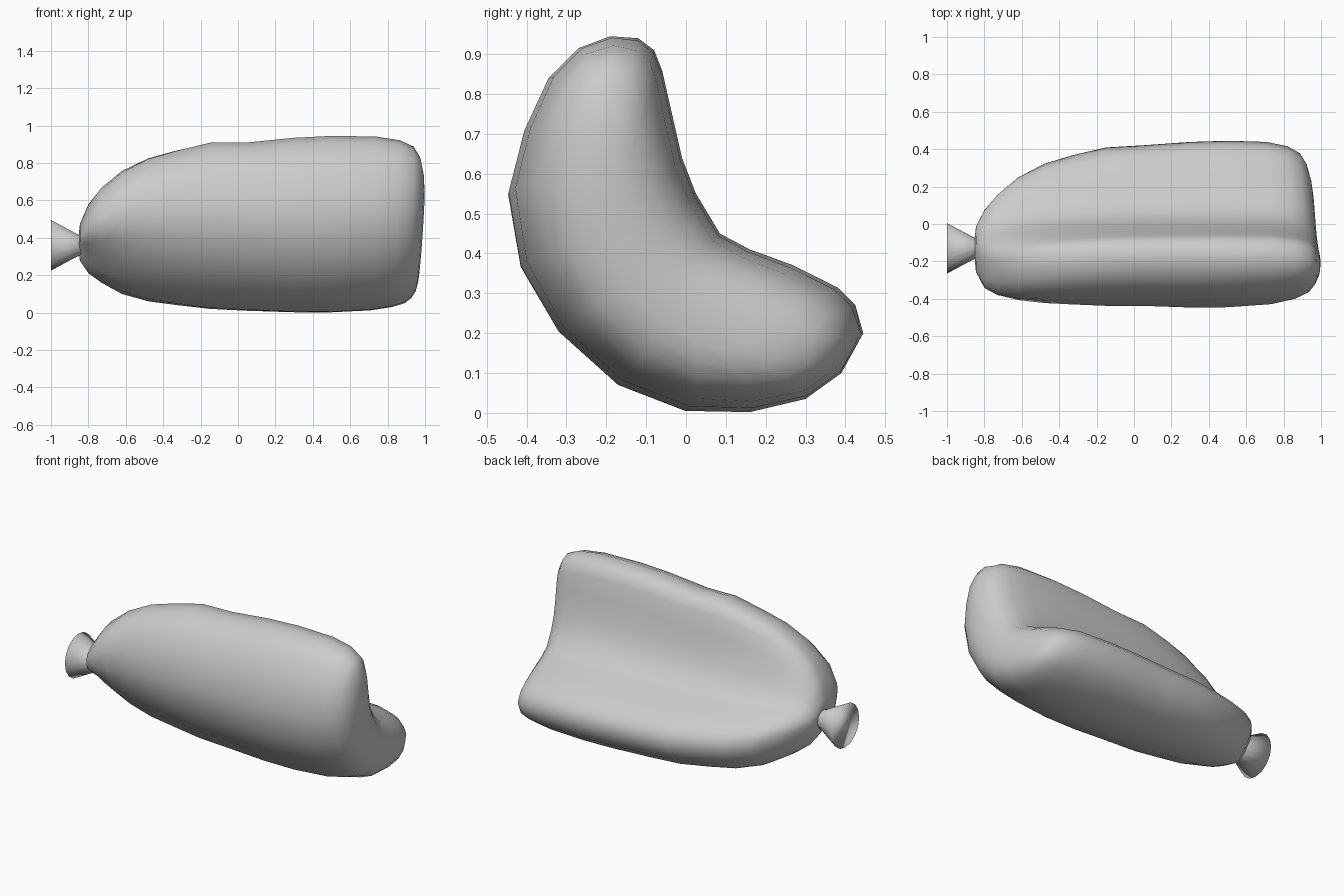
import bpy
import bmesh
import math
from mathutils import Vector

cube = bpy.data.objects.get("Cube")
if cube:
    bpy.data.objects.remove(cube, do_unlink=True)

grey = bpy.data.materials.new("plain grey")
grey.use_nodes = True
colour = (0.6, 0.6, 0.6, 1)
grey.diffuse_color = colour
grey.node_tree.nodes["Principled BSDF"].inputs["Base Color"].default_value = colour

# Bean cross-section (y, z), running round from the top lobe to the back lobe
BEAN = [(-.19, .945), (-.12, .94), (-.08, .91), (-.06, .86), (-.035, .75),
        (-.01, .64), (.025, .55), (.085, .45), (.16, .41), (.27, .37),
        (.38, .315), (.425, .27), (.445, .2), (.39, .1), (.3, .035),
        (.16, .002), (0, .005), (-.17, .07), (-.32, .205), (-.415, .37),
        (-.445, .555), (-.405, .71), (-.345, .84), (-.27, .915)]
MIDDLE = Vector((-.09, .29))
SPOUT_CENTRE = Vector((-.13, .36))
LENGTHWAYS = Vector((-.65, .76))
ACROSS = Vector((.76, .65))
BEND = 1.45

# Stations along the body: x, lobe-to-lobe scale, thickness scale, inward shift
STATIONS = [(-.85, .13, .18, .015), (-.845, .21, .3, .02), (-.8, .4, .5, .02),
            (-.73, .56, .63, .02), (-.62, .72, .75, .015), (-.48, .83, .84, .01),
            (-.33, .89, .9, .01), (-.15, .95, .95, .005), (.05, .96, .97, .005),
            (.3, .99, 1, 0), (.5, 1, 1, 0), (.72, .99, .95, .005),
            (.84, .96, .85, .01), (.91, .915, .71, .01), (.945, .84, .54, .01),
            (.967, .71, .35, .01), (.976, .55, .15, .01)]


def section_point(point, x, long_scale, thick_scale, shift):
    """Scale the bean along its bent spine, so the bend fades as it shrinks."""
    offset = Vector(point) - MIDDLE
    u, v = offset.dot(LENGTHWAYS), offset.dot(ACROSS)
    straight = v - BEND * u * u
    u *= long_scale
    v = thick_scale * straight + BEND * u * u + shift
    drift = min(1, 2 - 2 * long_scale) if x < 0 else 0
    centre = MIDDLE.lerp(SPOUT_CENTRE, drift)
    y, z = centre + LENGTHWAYS * u + ACROSS * v
    # The closed end leans out at the upper lobe
    lean = .07 * u * max(0, (x - .5) * 2)
    return (x + lean, y, z)


def loft(name, rings, sharp_angle):
    bm = bmesh.new()
    loops = [[bm.verts.new(p) for p in ring] for ring in rings]
    for a, b in zip(loops, loops[1:]):
        for i in range(len(a)):
            j = (i + 1) % len(a)
            bm.faces.new((a[i], a[j], b[j], b[i]))
    # Close both ends, following the outline where it is hollow
    for ring in (loops[0], loops[-1]):
        edges = [bm.edges.get((ring[i], ring[i - 1])) for i in range(len(ring))]
        bmesh.ops.triangle_fill(bm, edges=edges, use_beauty=True)
    bmesh.ops.recalc_face_normals(bm, faces=bm.faces)
    mesh = bpy.data.meshes.new(name)
    bm.to_mesh(mesh)
    bm.free()
    mesh.materials.append(grey)
    obj = bpy.data.objects.new(name, mesh)
    bpy.context.collection.objects.link(obj)
    bpy.ops.object.select_all(action='DESELECT')
    obj.select_set(True)
    bpy.context.view_layer.objects.active = obj
    bpy.ops.object.shade_smooth_by_angle(angle=math.radians(sharp_angle))


def circle(x, radius, sides=16):
    turn = 2 * math.pi / sides
    return [(x, SPOUT_CENTRE.x + radius * math.cos(i * turn),
             SPOUT_CENTRE.y + radius * math.sin(i * turn)) for i in range(sides)]


# Bent pouch body
loft("pouch_body", [[section_point(p, *s) for p in BEAN] for s in STATIONS], 60)

# Flared spout with a closed, softly shaded end
loft("spout", [circle(-.8, .045), circle(-.86, .06), circle(-1, .135)], 150)
